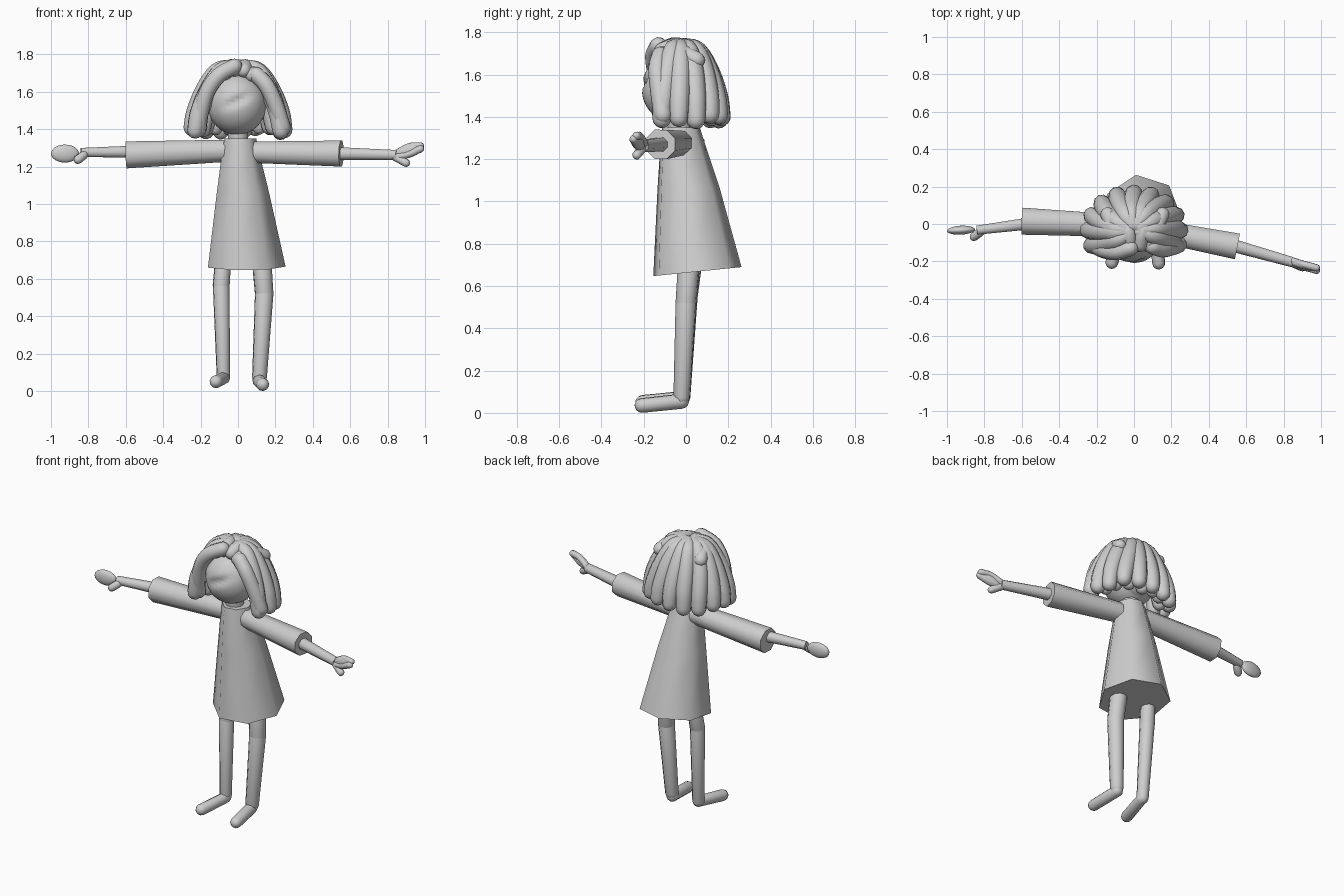
import bpy, bmesh, math, random
from mathutils import Vector, Matrix

if "Cube" in bpy.data.objects:
    bpy.data.objects.remove(bpy.data.objects["Cube"])

random.seed(4)
grey = bpy.data.materials.new("plain grey")
grey.diffuse_color = (0.62, 0.62, 0.62, 1)
grey.use_nodes = True
grey.node_tree.nodes["Principled BSDF"].inputs["Base Color"].default_value = grey.diffuse_color


def finish(name, bm, angle=50):
    bmesh.ops.recalc_face_normals(bm, faces=bm.faces)
    me = bpy.data.meshes.new(name)
    bm.to_mesh(me)
    bm.free()
    ob = bpy.data.objects.new(name, me)
    me.materials.append(grey)
    bpy.context.collection.objects.link(ob)
    bpy.ops.object.select_all(action='DESELECT')
    ob.select_set(True)
    bpy.context.view_layer.objects.active = ob
    bpy.ops.object.shade_smooth_by_angle(angle=math.radians(angle))
    return ob


def curve(pts, steps=4):
    """Smooth path through the given points."""
    p = [Vector(q) for q in pts]
    p = [2 * p[0] - p[1]] + p + [2 * p[-1] - p[-2]]
    out = []
    for i in range(1, len(p) - 2):
        a, b, c, d = p[i - 1:i + 3]
        for s in range(steps):
            t = s / steps
            out.append(0.5 * (2 * b + (c - a) * t + (2 * a - 5 * b + 4 * c - d) * t * t
                              + (3 * b - a - 3 * c + d) * t ** 3))
    return out + [p[-2]]


def tube(name, pts, radii, sides=8, rounded=False):
    """Sweep a ring along a path; rounded ends stay inside the path length."""
    p = [Vector(q) for q in pts]
    rad = list(radii)
    if rounded:
        d0, d1 = (p[1] - p[0]).normalized(), (p[-1] - p[-2]).normalized()
        r0, r1 = rad[0], rad[-1]
        head = [(p[0] - d0 * r0 * k, r0 * math.sqrt(1 - k * k)) for k in (0.97, 0.8, 0.45)]
        tail = [(p[-1] + d1 * r1 * k, r1 * math.sqrt(1 - k * k)) for k in (0.45, 0.8, 0.97)]
        p = [h[0] for h in head] + p + [t[0] for t in tail]
        rad = [h[1] for h in head] + rad + [t[1] for t in tail]
    bm = bmesh.new()
    rings, side = [], None
    for i, q in enumerate(p):
        d = (p[min(i + 1, len(p) - 1)] - p[max(i - 1, 0)]).normalized()
        if side is None:
            side = d.orthogonal()
        side = (side - d * side.dot(d)).normalized()
        up = d.cross(side)
        rings.append([bm.verts.new(q + rad[i] * (side * math.cos(a) + up * math.sin(a)))
                      for a in (2 * math.pi * (k + 0.5) / sides for k in range(sides))])
    for a, b in zip(rings, rings[1:]):
        for k in range(sides):
            j = (k + 1) % sides
            bm.faces.new((a[k], a[j], b[j], b[k]))
    bm.faces.new(rings[0])
    bm.faces.new(rings[-1])
    return finish(name, bm)


def ball(name, loc, size, turn=(0, 0, 0), u=20, v=12, shape=None):
    bm = bmesh.new()
    bmesh.ops.create_uvsphere(bm, u_segments=u, v_segments=v, radius=1)
    if shape:
        for w in bm.verts:
            shape(w)
    rot = Matrix.Identity(3)
    for ang, ax in zip(turn, 'XYZ'):
        rot = Matrix.Rotation(math.radians(ang), 3, ax) @ rot
    for w in bm.verts:
        w.co = rot @ Vector(c * s for c, s in zip(w.co, size)) + Vector(loc)
    return finish(name, bm)


# Flared seven-sided dress: centre x, centre y, half width, half depth, height
bm = bmesh.new()
levels = [(0.04, 0.05, 0.215, 0.215, 0.668), (0.022, 0.01, 0.145, 0.152, 1.06),
          (0.01, -0.02, 0.1, 0.105, 1.29), (0.01, -0.025, 0.088, 0.092, 1.35)]
rings = []
for cx, cy, rx, ry, z in levels:
    ring = []
    for k in range(7):
        a = math.radians(98 + 360 * k / 7)
        tilt = 0.022 * math.sin(a) if z < 0.7 else 0
        ring.append(bm.verts.new((cx + rx * math.cos(a), cy + ry * math.sin(a), z + tilt)))
    rings.append(ring)
for a, b in zip(rings, rings[1:]):
    for k in range(7):
        bm.faces.new((a[k], a[(k + 1) % 7], b[(k + 1) % 7], b[k]))
bm.faces.new(rings[0])
bm.faces.new(rings[-1])
finish("dress", bm, 60)

# Neck and head
tube("neck", [(0.0, -0.03, 1.32), (0.0, -0.04, 1.42)], [0.055, 0.055], 10)


def face_crease(w):
    # shallow diagonal crease across the middle of the face
    x, y, z = w.co
    if y < 0:
        off = abs(z - 0.45 * x - 0.1)
        w.co.y += 0.16 * math.exp(-(off / 0.12) ** 2) * math.exp(-(x / 0.4) ** 2)


ball("head", (-0.005, -0.05, 1.535), (0.157, 0.16, 0.165), u=40, v=28, shape=face_crease)

# Sleeves, forearms, hands
tube("right_sleeve", [(-0.06, -0.01, 1.285), (-0.598, 0.015, 1.263)], [0.064, 0.078], 8)
tube("left_sleeve", [(0.09, -0.03, 1.277), (0.552, -0.12, 1.27)], [0.062, 0.075], 8)
tube("right_forearm", [(-0.58, 0.0, 1.28), (-0.84, -0.033, 1.276)], [0.034, 0.026], 8)
tube("left_forearm", [(0.53, -0.115, 1.27), (0.85, -0.205, 1.262)], [0.037, 0.029], 8)
ball("right_hand", (-0.925, -0.033, 1.27), (0.075, 0.024, 0.048), (0, 0, 3))
tube("right_thumb", [(-0.825, -0.045, 1.262), (-0.855, -0.068, 1.238)], [0.024, 0.024], 8, True)
ball("left_palm", (0.905, -0.222, 1.283), (0.082, 0.02, 0.034), (0, -16, -14))
for name, dz, dy in (("left_upper_fingers", 0.022, 0.006), ("left_lower_fingers", -0.018, -0.008)):
    tube(name, curve([(0.85, -0.205 + dy, 1.262 + dz * 0.5), (0.915, -0.224 + dy, 1.285 + dz),
                      (0.975, -0.24 + dy, 1.302 + dz * 0.4)]),
         [0.02] * 9, 8, True)
tube("left_thumb", [(0.845, -0.208, 1.25), (0.898, -0.232, 1.22)], [0.023, 0.022], 8, True)

# Legs and feet
tube("right_thigh", [(-0.078, 0.035, 0.72), (-0.09, 0.012, 0.565)], [0.043, 0.046], 10, True)
tube("right_shin", [(-0.09, 0.012, 0.565), (-0.078, -0.015, 0.075)], [0.045, 0.036], 10, True)
tube("right_foot", [(-0.075, -0.02, 0.07), (-0.118, -0.205, 0.05)], [0.033, 0.035], 10, True)
tube("left_thigh", [(0.125, 0.015, 0.72), (0.14, 0.0, 0.52)], [0.053, 0.05], 10, True)
tube("left_shin", [(0.14, 0.0, 0.52), (0.115, -0.02, 0.075)], [0.05, 0.04], 10, True)
tube("left_foot", [(0.113, -0.022, 0.055), (0.132, -0.208, 0.035)], [0.036, 0.035], 10, True)

# Hair: a cap under thick rounded locks fanning out from the crown
ball("hair_cap", (0.0, 0.0, 1.57), (0.165, 0.15, 0.18))


def lock(name, ang, spread, r, end_z, twist=0.0):
    pts = []
    for f, z in ((0.15, 1.735), (0.45, 1.71), (0.72, 1.61), (0.92, 1.49), (1.0, end_z + r)):
        a = math.radians(ang + twist * (1 - f))
        pts.append((spread * f * math.cos(a), -0.035 + spread * f * math.sin(a) * 0.86, z))
    path = curve(pts)
    n = len(path) - 1
    tube(name, path, [r * (0.78 + 0.25 * math.sin(math.pi * min(1, i / n * 0.85)))
                      for i in range(n + 1)], 10, True)


for i in range(11):
    ang = -22 + i * 22.4
    lock(f"outer_lock_{i}", ang, 0.235 + 0.012 * abs(math.cos(math.radians(ang))),
         0.05, 1.335 + random.uniform(0, 0.03), random.uniform(5, 30))
for i in range(8):
    lock(f"inner_lock_{i}", 0 + i * 26, 0.185, 0.045, 1.35 + random.uniform(0, 0.02), -15)

# Locks framing the face, and the short locks over the crown
tube("right_fringe", curve([(-0.02, -0.13, 1.735), (-0.1, -0.15, 1.69), (-0.165, -0.14, 1.6),
                            (-0.2, -0.12, 1.48), (-0.21, -0.1, 1.4)]), [0.043] * 17, 10, True)
tube("left_fringe", curve([(0.1, -0.12, 1.69), (0.155, -0.135, 1.63), (0.205, -0.125, 1.52),
                           (0.24, -0.11, 1.41)]), [0.044] * 13, 10, True)
for i, (x, turn) in enumerate(((-0.1, -0.04), (-0.03, -0.02), (0.045, 0.02), (0.11, 0.04))):
    top = 1.74 - 2.5 * x * x
    tube(f"crown_lock_{i}", curve([(x * 0.7, -0.11, top - 0.02), (x, -0.04, top),
                                   (x + turn, 0.05, top - 0.04)]), [0.04] * 9, 10, True)
